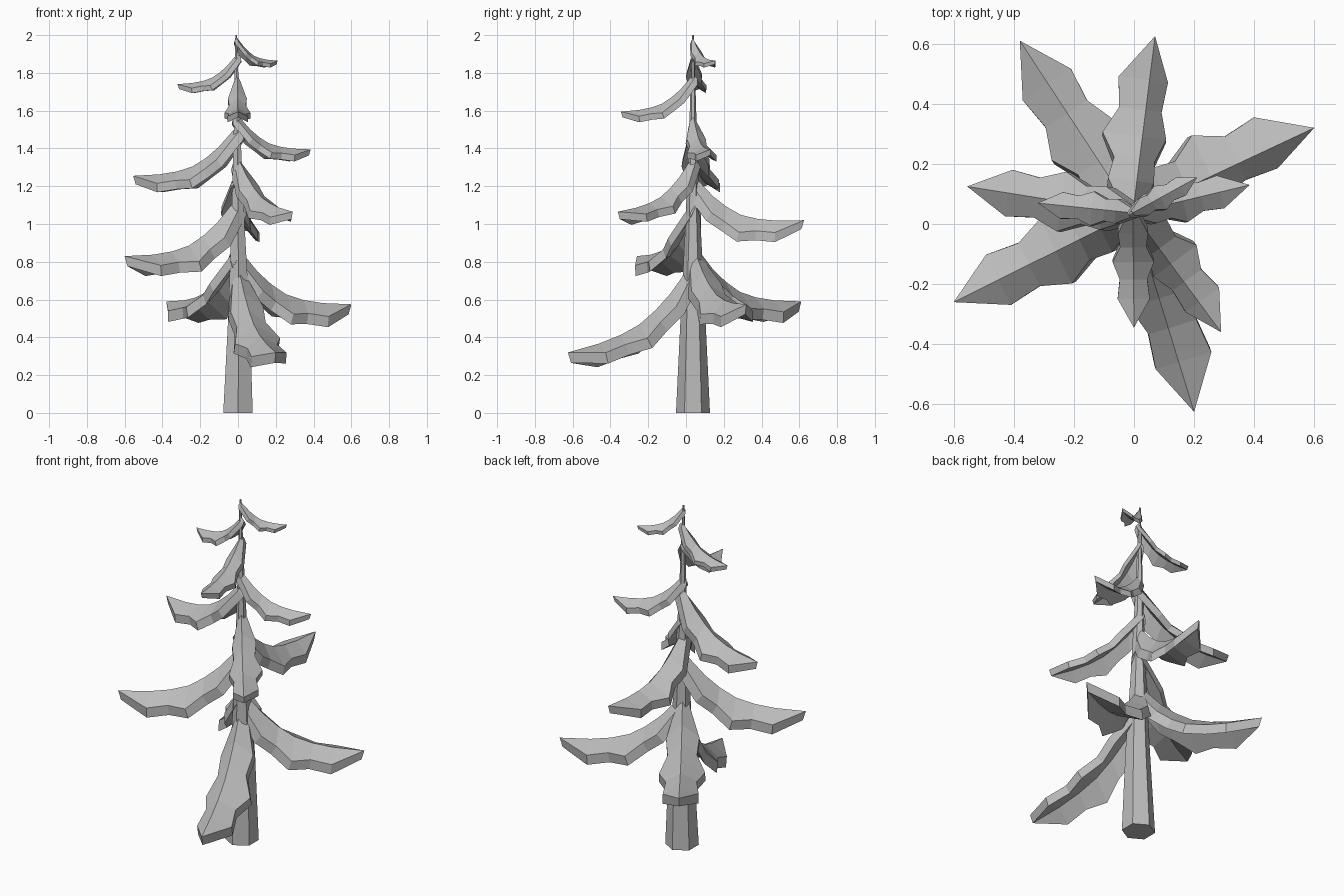
import bpy, bmesh, math
from mathutils import Vector

cube = bpy.data.objects.get("Cube")
if cube:
    bpy.data.objects.remove(cube)

grey = bpy.data.materials.new("plain grey")
grey.use_nodes = True
COLOUR = (0.5, 0.5, 0.5, 1)
grey.diffuse_color = COLOUR
grey.node_tree.nodes["Principled BSDF"].inputs["Base Color"].default_value = COLOUR

AXIS_Y = 0.037


def finish(bm, name):
    bmesh.ops.recalc_face_normals(bm, faces=bm.faces)
    mesh = bpy.data.meshes.new(name)
    bm.to_mesh(mesh)
    bm.free()
    mesh.materials.append(grey)
    obj = bpy.data.objects.new(name, mesh)
    bpy.context.collection.objects.link(obj)


# Six-sided tapering trunk: (height, radius, sideways lean)
def make_trunk():
    bm = bmesh.new()
    rings = []
    for z, r, x in [(0, .09, 0), (.5, .066, .005), (1, .04, 0),
                    (1.5, .02, -.005), (2, .005, -.01)]:
        angles = [math.radians(30 + 60 * i) for i in range(6)]
        rings.append([bm.verts.new((x + r * math.cos(a), AXIS_Y + r * math.sin(a), z))
                      for a in angles])
    for low, high in zip(rings, rings[1:]):
        for i in range(6):
            j = (i + 1) % 6
            bm.faces.new((low[i], low[j], high[j], high[i]))
    bm.faces.new(rings[0])
    bm.faces.new(rings[-1])
    finish(bm, "trunk")


# Drooping folded bough, as fractions of its length:
# (distance out, ridge height, half width, edge drop)
STATIONS = [(0, .46, .04, .08), (.18, .26, .13, .12), (.30, .16, .115, .11),
            (.43, .08, .18, .125), (.58, .035, .12, .085), (.75, .01, .14, .085)]


def make_bough(name, tip_x, tip_y, tip_z, root_z, roll):
    root = Vector((-.004, AXIS_Y, 0))
    out = Vector((tip_x, tip_y, 0)) - root
    length = out.length
    out.normalize()
    side = Vector((-out.y, out.x, 0))
    up = Vector((0, 0, 1))
    extra = root_z - tip_z - .46 * length

    def place(s, w, h):
        return root + out * s * length + side * w * length + up * (tip_z + h * length + extra * (1 - s))

    bm = bmesh.new()
    top, bottom = [], []
    for i, (s, h, w, d) in enumerate(STATIONS):
        # Thickness runs square to the slope of the ridge
        s2, h2 = STATIONS[i + 1][:2] if i + 1 < len(STATIONS) else (1, 0)
        slope = (h - h2) / (s2 - s) + extra / length
        thick = (-out * slope - up).normalized() * length * .085
        points = [place(s, w * (1 + roll), h - d * (1 - roll)), place(s, 0, h),
                  place(s, -w * (1 - roll), h - d * (1 + roll))]
        top.append([bm.verts.new(p) for p in points])
        bottom.append([bm.verts.new(p + thick) for p in points])
    tip = place(1, 0, 0)
    tip_top = bm.verts.new(tip)
    tip_low = bm.verts.new(tip + (-out * .3 - up) * length * .08)

    for rows, end in ((top, tip_top), (bottom, tip_low)):
        for a, b in zip(rows, rows[1:]):
            for k in (0, 1):
                bm.faces.new((a[k], a[k + 1], b[k + 1], b[k]))
        for k in (0, 1):
            bm.faces.new((rows[-1][k], rows[-1][k + 1], end))
    # Rim and root cap
    for k in (0, 2):
        upper = [r[k] for r in top] + [tip_top]
        lower = [r[k] for r in bottom] + [tip_low]
        for i in range(len(upper) - 1):
            bm.faces.new((upper[i], upper[i + 1], lower[i + 1], lower[i]))
    for k in (0, 1):
        bm.faces.new((top[0][k], top[0][k + 1], bottom[0][k + 1], bottom[0][k]))
    finish(bm, name)


make_trunk()

# Boughs from bottom to top: tip x, y, z, root height, roll
BOUGHS = [(.20, -.625, .32, .80, .17), (.60, .32, .575, .88, .25),
          (-.38, .61, .59, .90, .05), (-.60, -.26, .83, 1.14, 0),
          (.07, .625, 1.02, 1.26, .25), (.29, -.36, 1.065, 1.36, .2),
          (-.555, .125, 1.255, 1.52, 0), (.385, .13, 1.395, 1.58, 0),
          (0, -.345, 1.595, 1.79, 0), (-.32, .07, 1.74, 1.90, 0),
          (.21, .155, 1.865, 1.985, 0)]
for number, bough in enumerate(BOUGHS, 1):
    make_bough(f"bough_{number}", *bough)
